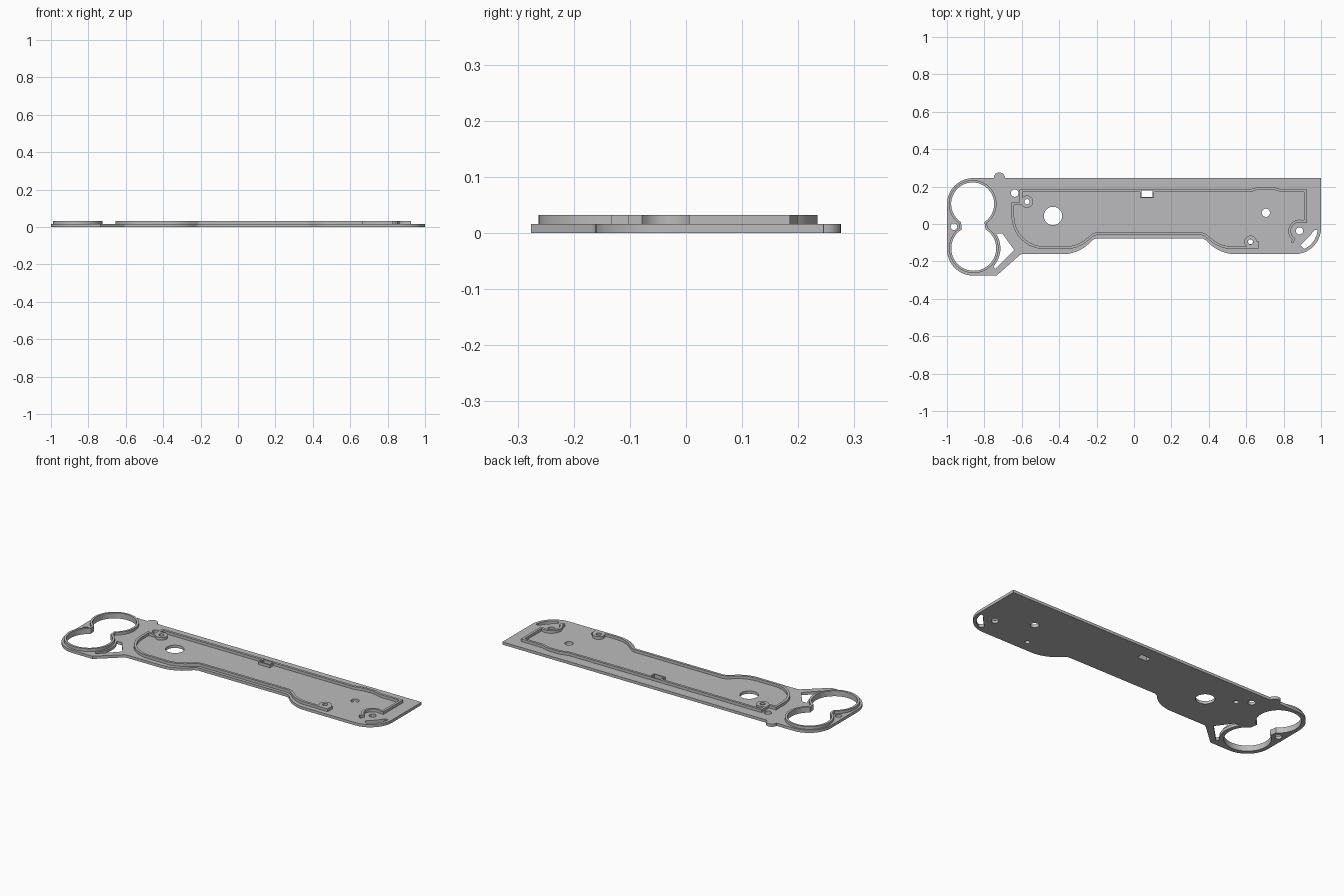
import bpy, math
from mathutils import Vector

if "Cube" in bpy.data.objects:
    bpy.data.objects.remove(bpy.data.objects["Cube"])

T, H = 0.016, 0.032            # plate top, rib top
W = 0.014                      # rib width

metal = bpy.data.materials.new("light_grey")
metal.diffuse_color = (0.5, 0.5, 0.51, 1)
metal.use_nodes = True
metal.node_tree.nodes["Principled BSDF"].inputs["Base Color"].default_value = metal.diffuse_color


def arc(cx, cy, r, a0, a1, n=24):
    return [(cx + r * math.cos(math.radians(a0 + (a1 - a0) * i / n)),
             cy + r * math.sin(math.radians(a0 + (a1 - a0) * i / n))) for i in range(n + 1)]


def circle(cx, cy, r, n=32):
    return arc(cx, cy, r, 0, 360, n)[:-1]


def rounded(pts, closed=True, n=10):
    """Round each corner (x, y, radius) with a tangent arc."""
    out = []
    for i, p in enumerate(pts):
        r = p[2] if len(p) > 2 else 0
        if r == 0 or (not closed and i in (0, len(pts) - 1)):
            out.append(p[:2])
            continue
        c = Vector(p[:2])
        u = (Vector(pts[i - 1][:2]) - c).normalized()
        v = (Vector(pts[(i + 1) % len(pts)][:2]) - c).normalized()
        half = u.angle(v) / 2
        mid = c + (u + v).normalized() * r / math.sin(half)
        a, b = c + u * r / math.tan(half) - mid, c + v * r / math.tan(half) - mid
        sweep = math.atan2(a.x * b.y - a.y * b.x, a.dot(b))
        start = math.atan2(a.y, a.x)
        for k in range(n + 1):
            t = start + sweep * k / n
            out.append((mid.x + r * math.cos(t), mid.y + r * math.sin(t)))
    return out


def strip(path, width=W):
    """Closed outline of a wall following an open path."""
    p = [Vector(q[:2]) for q in path]
    p = [q for i, q in enumerate(p) if i == 0 or (q - p[i - 1]).length > 1e-5]
    left, right = [], []
    for i, q in enumerate(p):
        d0 = (q - p[max(i - 1, 0)]).normalized() if i else (p[1] - q).normalized()
        d1 = (p[i + 1] - q).normalized() if i < len(p) - 1 else d0
        n0, n1 = Vector((-d0.y, d0.x)), Vector((-d1.y, d1.x))
        m = (n0 + n1).normalized()
        off = m * (width / 2 / max(m.dot(n0), 0.4))
        left.append(tuple(q + off))
        right.append(tuple(q - off))
    return left + right[::-1]


def slab(name, loops, z0, z1):
    """Extrude an outline (first loop) with holes (other loops)."""
    cu = bpy.data.curves.new(name, 'CURVE')
    cu.dimensions, cu.fill_mode = '2D', 'BOTH'
    cu.extrude = (z1 - z0) / 2
    for lp in loops:
        s = cu.splines.new('POLY')
        s.points.add(len(lp) - 1)
        for pt, q in zip(s.points, lp):
            pt.co = (q[0], q[1], 0, 1)
        s.use_cyclic_u = True
    tmp = bpy.data.objects.new(name + "_curve", cu)
    bpy.context.collection.objects.link(tmp)
    bpy.context.view_layer.update()
    dg = bpy.context.evaluated_depsgraph_get()
    me = bpy.data.meshes.new_from_object(tmp.evaluated_get(dg))
    bpy.data.objects.remove(tmp)
    for v in me.vertices:
        v.co.z += (z0 + z1) / 2
    me.materials.clear()
    me.materials.append(metal)
    ob = bpy.data.objects.new(name, me)
    bpy.context.collection.objects.link(ob)
    bpy.context.view_layer.objects.active = ob
    ob.select_set(True)
    bpy.ops.object.shade_smooth_by_angle(angle=math.radians(30))
    ob.select_set(False)
    return ob


def double_ring(grow, waist):
    """Two joined circles with a straight-sided waist."""
    (x1, y1, r1), (x2, y2, r2) = (-0.8625, 0.107, 0.115 + grow), (-0.857, -0.13, 0.12 + grow)
    a1 = math.degrees(math.acos(waist / r1))
    a2 = math.degrees(math.acos(waist / r2))
    return arc(x1, y1, r1, -a1, 180 + a1, 48) + arc(x2, y2, r2, 180 - a2, 360 + a2, 48)


# Base plate with openings
outline = rounded(
    [(-1, 0.245, 0.14), (-1, -0.276, 0.14), (-0.735, -0.276), (-0.605, -0.161, 0.03),
     (-0.29, -0.161, 0.2), (-0.215, -0.077, 0.05), (0.375, -0.077, 0.05), (0.46, -0.161, 0.2),
     (1, -0.161, 0.14), (1, 0.245)] + arc(-0.72, 0.246, 0.03, 0, 180, 12))
ring_hole = double_ring(0, 0.063)
brace_hole = arc(-0.857, -0.13, 0.143, -42, 34, 12) + [(-0.705, -0.05), (-0.64, -0.139), (-0.742, -0.242)]
corner_slot = arc(0.86, -0.022, 0.122, -66, -4, 12) + [(0.962, -0.034), (0.935, -0.07), (0.89, -0.115)]
window = [(0.04, 0.145), (0.1, 0.145), (0.1, 0.178), (0.04, 0.178)]
boss_a, boss_b, boss_c = (-0.572, 0.119), (0.623, -0.095), (0.885, -0.037)
holes = [circle(*boss_a, 0.014), circle(*boss_b, 0.013), circle(*boss_c, 0.019),
         circle(-0.433, 0.043, 0.049, 48), circle(-0.638, 0.165, 0.02),
         circle(0.705, 0.06, 0.022), circle(-0.963, -0.014, 0.018)]
slab("base_plate", [outline, ring_hole, brace_hole, corner_slot, window] + holes, 0, T)

# Raised rim around the double opening
slab("double_ring_rim", [double_ring(0.0125, 0.075), ring_hole], T, H)

# Raised wall: front run and left end, up to the window
wall_left = rounded(
    [(0.658, -0.09), (0.658, -0.127), (0.465, -0.127, 0.17), (0.372, -0.052, 0.05),
     (-0.212, -0.052, 0.05), (-0.305, -0.127, 0.17), (-0.648, -0.127, 0.17),
     (-0.648, 0.108), (-0.604, 0.108), (-0.604, 0.178), (0.037, 0.178)], closed=False)
slab("front_wall", [strip(wall_left)], T, H)

# Raised wall: right end, curling round the corner hole
wall_right = rounded(
    [(0.103, 0.178), (0.62, 0.178, 0.08), (0.67, 0.192, 0.08), (0.74, 0.192, 0.08),
     (0.79, 0.178, 0.08), (0.917, 0.178), (0.917, 0.012)]
    + arc(*boss_c, 0.053, 68, 235, 20) + [(0.845, -0.1)], closed=False)
slab("back_wall", [strip(wall_right)], T, H)

# Frame around the small window
slab("window_frame", [[(0.033, 0.138), (0.107, 0.138), (0.107, 0.185), (0.033, 0.185)], window], T, H)

# Screw bosses
for name, c in (("left_boss", boss_a), ("front_boss", boss_b)):
    slab(name, [circle(*c, 0.033), circle(*c, 0.014)], T, H)
slab("front_boss_link", [[(0.645, -0.12), (0.655, -0.12), (0.655, -0.085), (0.645, -0.085)]], T, H)
